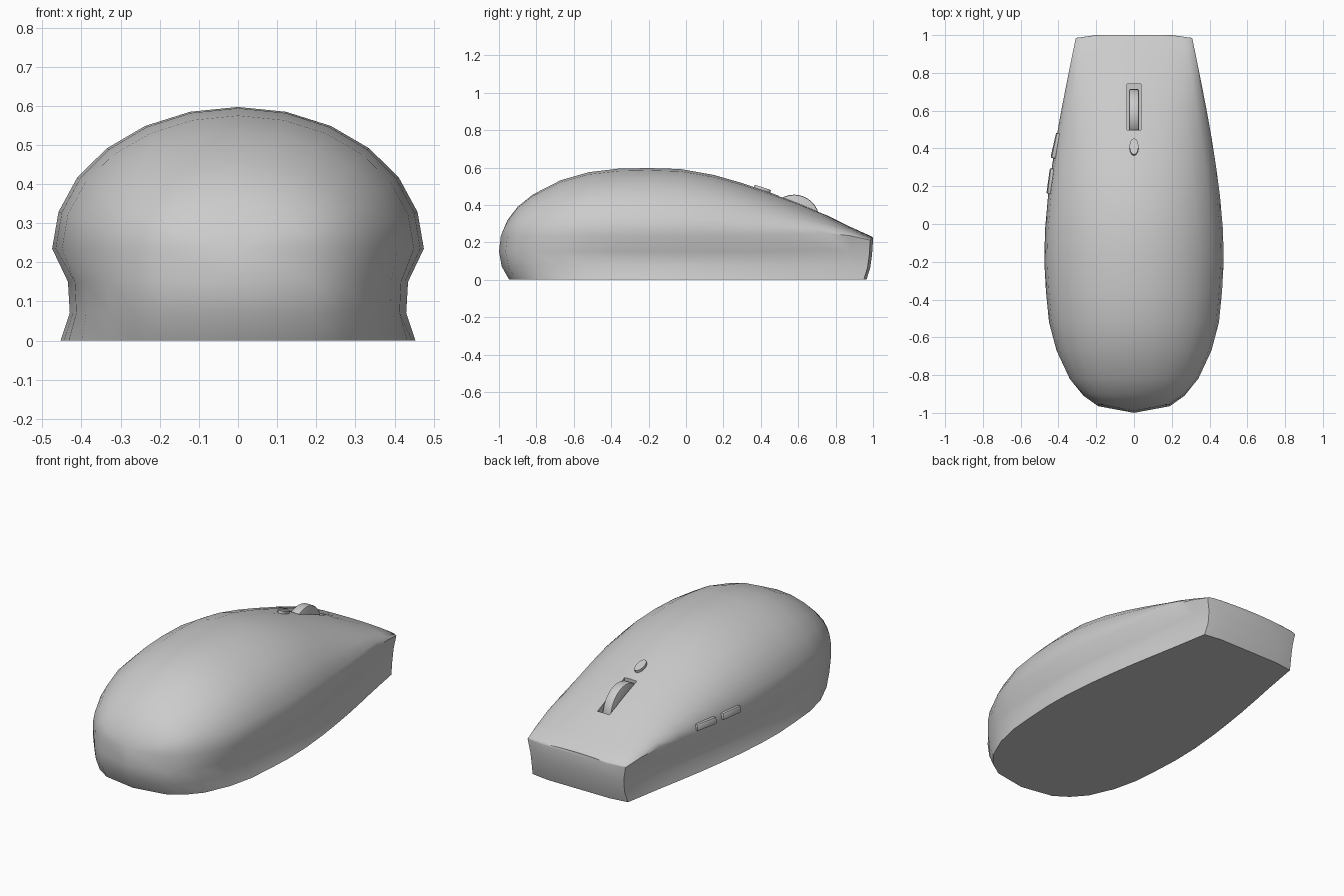
import bpy, bmesh
from math import sin, cos, pi, radians, atan2
from mathutils import Matrix, Vector

if "Cube" in bpy.data.objects:
    bpy.data.objects.remove(bpy.data.objects["Cube"])


def make_object(name, bm):
    bmesh.ops.recalc_face_normals(bm, faces=bm.faces)
    mesh = bpy.data.meshes.new(name)
    bm.to_mesh(mesh)
    bm.free()
    obj = bpy.data.objects.new(name, mesh)
    bpy.context.collection.objects.link(obj)
    return obj


def smooth(obj, angle):
    bpy.ops.object.select_all(action='DESELECT')
    obj.select_set(True)
    bpy.context.view_layer.objects.active = obj
    bpy.ops.object.shade_smooth_by_angle(angle=radians(angle))


def box(name, size, matrix, bevel=0.0):
    bm = bmesh.new()
    bmesh.ops.create_cube(bm, size=1.0, matrix=matrix @ Matrix.Diagonal((*size, 1)))
    if bevel:
        bmesh.ops.bevel(bm, geom=bm.edges[:], offset=bevel, segments=2,
                        profile=0.5, affect='EDGES')
    return make_object(name, bm)


# Shell stations from heel to nose: y, half width, crest height, rim height
STATIONS = [
    (-0.99, 0.0, 0.235, 0.235), (-0.955, 0.19, 0.318, 0.235),
    (-0.90, 0.27, 0.39, 0.235), (-0.82, 0.34, 0.455, 0.235),
    (-0.67, 0.41, 0.532, 0.235), (-0.52, 0.45, 0.575, 0.235),
    (-0.36, 0.466, 0.594, 0.235), (-0.20, 0.475, 0.597, 0.235),
    (-0.03, 0.471, 0.592, 0.235), (0.15, 0.455, 0.56, 0.235),
    (0.30, 0.435, 0.517, 0.235), (0.45, 0.412, 0.466, 0.238),
    (0.60, 0.385, 0.41, 0.245), (0.75, 0.356, 0.346, 0.25),
    (0.88, 0.33, 0.282, 0.235), (0.985, 0.308, 0.235, 0.212),
    (1.0, 0.2, 0.226, 0.212),
]
# Lower side rings: fraction of rim height, x scale, heel y scale, nose y scale
RINGS = [(0.0, 0.955, 0.955, 0.965), (0.3, 0.905, 0.995, 0.985),
         (0.64, 0.915, 1.01, 0.995)]
SEG = 12


def section(y, w, crest, rim):
    fade = max(0, min(1, (y + 0.95) / 0.5, (1.2 - y) / 0.4))
    side = [(w * (1 - (1 - sx) * fade), y * (sb if y < 0 else sf), rim * f)
            for f, sx, sb, sf in RINGS]
    dome = [(-w * cos(pi * i / SEG), y, rim + (crest - rim) * sin(pi * i / SEG))
            for i in range(SEG + 1)]
    return [(-x, yy, z) for x, yy, z in side] + dome + side[::-1]


# Body shell
bm = bmesh.new()
loops = [[bm.verts.new(p) for p in section(*s)] for s in STATIONS]
n = len(loops[0])
for a, b in zip(loops, loops[1:]):
    for i in range(n):
        j = (i + 1) % n
        bm.faces.new((a[i], a[j], b[j], b[i]))
nose = loops[-1]
for k in range(3):
    bm.faces.new((nose[k], nose[k + 1], nose[n - 2 - k], nose[n - 1 - k]))
bm.faces.new(nose[3:n - 3])
bmesh.ops.remove_doubles(bm, verts=bm.verts, dist=0.0005)
body = make_object("body_shell", bm)

# Scroll wheel slot
cutter = box("wheel_slot_cutter", (0.076, 0.245, 0.45),
             Matrix.Translation((0, 0.62, 0.395)))
cutter.hide_render = True
mod = body.modifiers.new("wheel_slot", 'BOOLEAN')
mod.operation = 'DIFFERENCE'
mod.solver = 'EXACT'
mod.object = cutter
bpy.context.view_layer.objects.active = body
bpy.ops.object.modifier_apply(modifier=mod.name)
bpy.data.objects.remove(cutter)
smooth(body, 40)

# Scroll wheel
bm = bmesh.new()
bmesh.ops.create_cone(bm, cap_ends=True, segments=32, radius1=0.136, radius2=0.136,
                      depth=0.054, matrix=Matrix.Translation((0, 0.578, 0.319))
                      @ Matrix.Rotation(pi / 2, 4, 'Y'))
rims = [e for e in bm.edges if any(len(f.verts) > 4 for f in e.link_faces)]
bmesh.ops.bevel(bm, geom=rims, offset=0.008, segments=2, profile=0.5, affect='EDGES')
smooth(make_object("scroll_wheel", bm), 40)

# Oval button behind the wheel
bm = bmesh.new()
bmesh.ops.create_cone(bm, cap_ends=True, segments=16, radius1=1, radius2=0.94,
                      depth=1, matrix=Matrix.Translation((0, 0.405, 0.477))
                      @ Matrix.Rotation(radians(-18.5), 4, 'X')
                      @ Matrix.Diagonal((0.025, 0.048, 0.036, 1)))
smooth(make_object("top_button", bm), 35)

# Thumb buttons on the left flank
for name, p, q in (("thumb_button_front", (-0.408, 0.48), (-0.438, 0.348)),
                   ("thumb_button_rear", (-0.441, 0.293), (-0.459, 0.16))):
    d = Vector(p) - Vector(q)
    mid = (Vector(p) + Vector(q)) / 2
    place = (Matrix.Translation((mid.x + 0.012, mid.y, 0.272))
             @ Matrix.Rotation(atan2(-d.x, d.y), 4, 'Z')
             @ Matrix.Rotation(radians(8), 4, 'Y'))
    smooth(box(name, (0.03, d.length, 0.038), place, 0.006), 35)
